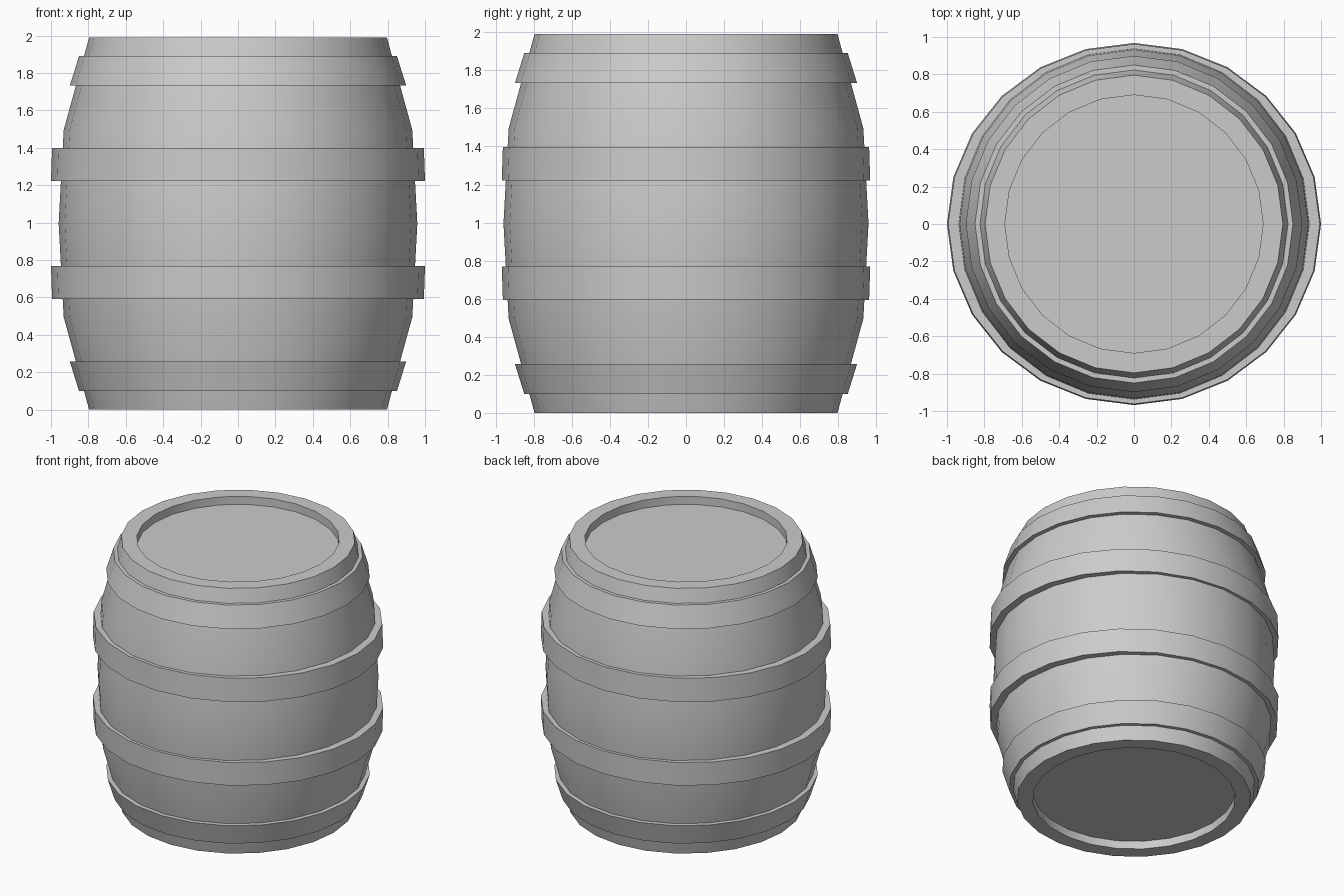
import bpy
import bmesh
from math import cos, sin, pi, radians

SIDES = 24
HEIGHT = 1.99

cube = bpy.data.objects.get("Cube")
if cube:
    bpy.data.objects.remove(cube, do_unlink=True)

grey = bpy.data.materials.new("plain_grey")
grey.use_nodes = True
grey.diffuse_color = (0.6, 0.6, 0.6, 1)
grey.node_tree.nodes["Principled BSDF"].inputs["Base Color"].default_value = (0.6, 0.6, 0.6, 1)


def lathe(name, profile, depth=1.0, closed=False):
    """Spin (radius, height) points round z; cap the ends unless the profile is closed."""
    bm = bmesh.new()
    rings = []
    for r, z in profile:
        rings.append([bm.verts.new((r * cos(2 * pi * i / SIDES), depth * r * sin(2 * pi * i / SIDES), z))
                      for i in range(SIDES)])
    pairs = list(zip(rings, rings[1:]))
    if closed:
        pairs.append((rings[-1], rings[0]))
    else:
        bm.faces.new(rings[0])
        bm.faces.new(rings[-1])
    for low, high in pairs:
        for i in range(SIDES):
            j = (i + 1) % SIDES
            bm.faces.new((low[i], low[j], high[j], high[i]))
    bmesh.ops.recalc_face_normals(bm, faces=bm.faces)
    mesh = bpy.data.meshes.new(name)
    bm.to_mesh(mesh)
    bm.free()
    mesh.materials.append(grey)
    obj = bpy.data.objects.new(name, mesh)
    bpy.context.collection.objects.link(obj)
    bpy.ops.object.select_all(action="DESELECT")
    obj.select_set(True)
    bpy.context.view_layer.objects.active = obj
    bpy.ops.object.shade_smooth_by_angle(angle=radians(30))
    return obj


def flip(profile):
    return [(r, HEIGHT - z) for r, z in profile]


# Bulging body with a recessed head at each end
lower_half = [(0.69, 0.06), (0.69, 0), (0.796, 0), (0.932, 0.495)]
lathe("barrel_body", lower_half + [(0.959, HEIGHT / 2)] + flip(lower_half)[::-1])

# Narrow sloping hoops near the ends, wider slightly oval hoops round the belly
end_hoop = [(0.80, 0.10), (0.85, 0.10), (0.899, 0.257), (0.84, 0.257)]
belly_hoop = [(0.92, 0.592), (0.994, 0.592), (1.0, 0.768), (0.93, 0.768)]
for place, shape in (("bottom", lambda p: p), ("top", flip)):
    lathe(place + "_end_hoop", shape(end_hoop), closed=True)
    lathe(place + "_belly_hoop", shape(belly_hoop), depth=0.968, closed=True)
